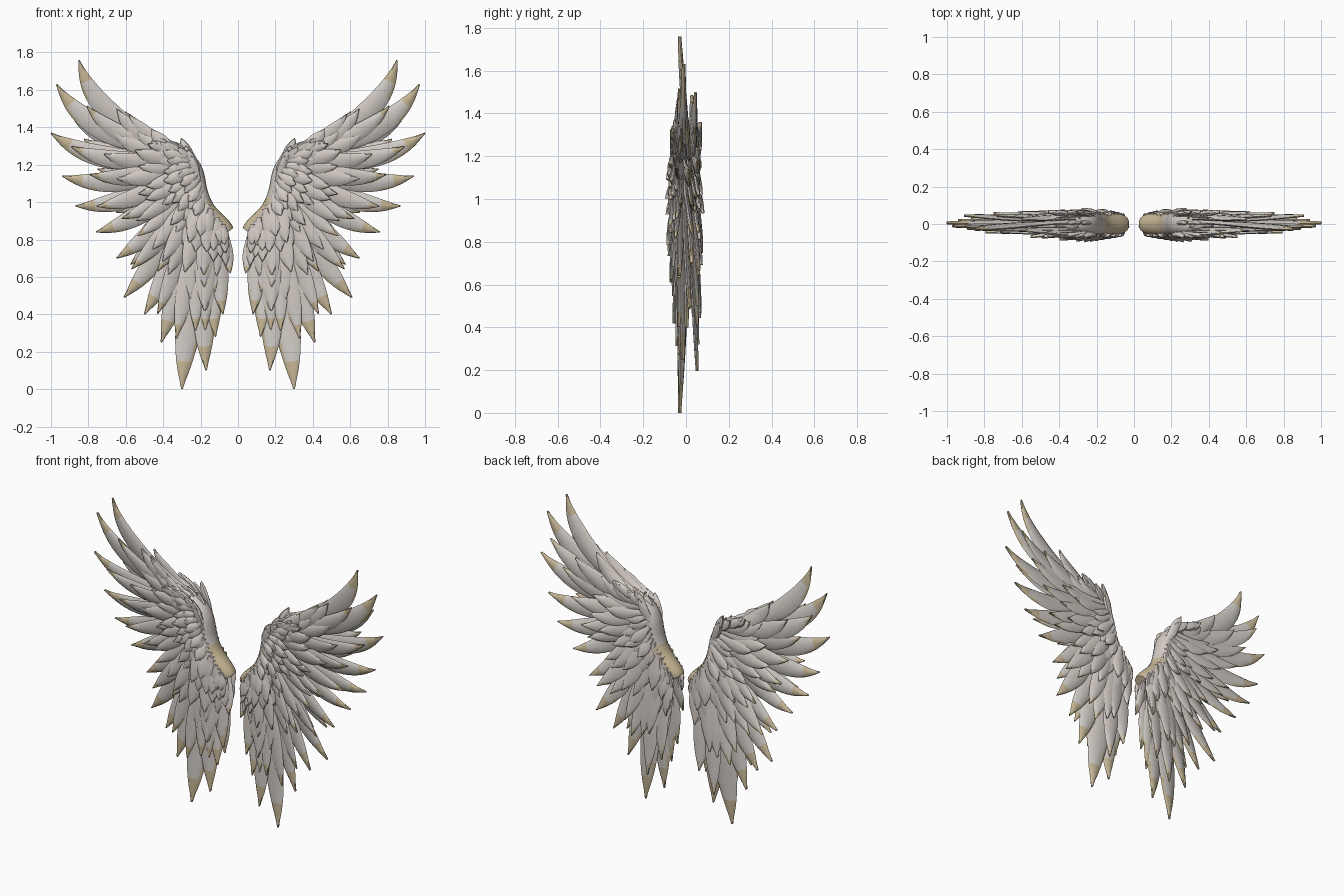
import bpy, bmesh, math, random
from mathutils import Vector

cube = bpy.data.objects.get("Cube")
if cube:
    bpy.data.objects.remove(cube, do_unlink=True)


def material(name, rgb):
    m = bpy.data.materials.new(name)
    m.use_nodes = True
    m.diffuse_color = (*rgb, 1)
    m.node_tree.nodes["Principled BSDF"].inputs["Base Color"].default_value = (*rgb, 1)
    return m


MATS = [material("warm_grey_vane", (0.65, 0.595, 0.555)),
        material("pale_grey_vane", (0.65, 0.62, 0.585)),
        material("tan_tip", (0.58, 0.48, 0.31))]
VANE, PALE, TAN = range(3)

# Guide lines (x, z) of the left wing: feather roots along the arm, and long feather tips
ROOTS = [(0.33, 1.28), (0.26, 1.24), (0.22, 1.17), (0.20, 1.08),
         (0.17, 1.00), (0.12, 0.93), (0.07, 0.87)]
TIPS = [(0.85, 1.76), (0.97, 1.63), (1.0, 1.37), (0.94, 1.14), (0.87, 0.98),
        (0.76, 0.84), (0.65, 0.70), (0.61, 0.49), (0.50, 0.40), (0.41, 0.25),
        (0.30, 0.00), (0.17, 0.10), (0.12, 0.28), (0.08, 0.40), (0.04, 0.62)]
ARM = [(0.045, 0.84), (0.07, 0.87), (0.12, 0.91), (0.175, 0.965), (0.21, 1.05),
       (0.22, 1.13), (0.235, 1.19), (0.28, 1.245), (0.35, 1.28), (0.43, 1.33)]
LAST = len(TIPS) - 1


def along(points, t):
    """Point at fraction t of a guide line, as a vector in the xz plane."""
    f = min(max(t, 0), 1) * (len(points) - 1)
    i = min(int(f), len(points) - 2)
    p = Vector(points[i]).lerp(Vector(points[i + 1]), f - i)
    return Vector((p.x, 0, p.y))


def arm_direction(u):
    return (along(ARM, u + 0.06) - along(ARM, u - 0.06)).normalized()


def clockwise(d):
    return Vector((d.z, 0, -d.x))


def loft(bm, rings, paint):
    """Skin a list of point rings, close both ends, and colour faces by paint(ring, point)."""
    n = len(rings[0])
    verts = [[bm.verts.new(p) for p in ring] for ring in rings]
    for i in range(len(rings) - 1):
        for k in range(n):
            j = (k + 1) % n
            f = bm.faces.new((verts[i][k], verts[i][j], verts[i + 1][j], verts[i + 1][k]))
            f.material_index = paint(i, k)
    bm.faces.new(verts[0]).material_index = paint(0, 0)
    bm.faces.new(verts[-1]).material_index = paint(len(rings) - 2, 0)


def finish(name, bm):
    """Turn the left-hand mesh into a mirrored, smooth-shaded object."""
    bmesh.ops.recalc_face_normals(bm, faces=bm.faces)
    me = bpy.data.meshes.new(name)
    bm.to_mesh(me)
    bm.free()
    for m in MATS:
        me.materials.append(m)
    ob = bpy.data.objects.new(name, me)
    bpy.context.collection.objects.link(ob)
    bpy.ops.object.select_all(action='DESELECT')
    ob.select_set(True)
    bpy.context.view_layer.objects.active = ob
    bpy.ops.object.shade_smooth_by_angle(angle=math.radians(40))
    ob.modifiers.new("other_wing", 'MIRROR').use_mirror_merge = False


def outline(u):
    """Half width of a feather along its length, 0 to 1."""
    if u < 0.5:
        s = u / 0.5
        return 0.45 + 0.55 * s * s * (3 - 2 * s)
    return max(0.06, 1 - ((u - 0.5) / 0.5) ** 2)


def feather(bm, root, tip, half, bend, thick, tilt, tan_from):
    """One blade: a flattened oval swept along a centre line that hooks near its tip."""
    steps, sides = 16, 8
    mid = root.lerp(tip, 0.62) + clockwise(tip - root) * bend
    rings = []
    for i in range(steps + 1):
        u = i / steps
        c = root * (1 - u) ** 2 + mid * 2 * u * (1 - u) + tip * u * u
        across = clockwise((mid - root) * (1 - u) + (tip - mid) * u).normalized()
        w = half * outline(u)
        th = thick * (0.55 + 0.45 * outline(u))
        ring = []
        for k in range(sides):
            a = math.tau * k / sides
            x = math.cos(a) * w
            ring.append(c + across * x + Vector((0, math.sin(a) * th + tilt * x, 0)))
        rings.append(ring)

    def paint(i, k):
        # The tan reaches further back along the trailing edge
        x = math.cos(math.tau * (k + 0.5) / sides)
        u = (i + 0.5) / steps + 0.05 * abs(x) + 0.13 * max(x, 0) ** 2
        return TAN if u > tan_from else PALE if u > tan_from - 0.15 else VANE

    loft(bm, rings, paint)


def bend_at(t):
    return max(-0.05, 0.27 - 0.42 * t)


# Long flight feathers, one to each tip of the guide line
bm = bmesh.new()
for i in range(LAST + 1):
    t = i / LAST
    root, tip = along(ROOTS, t), along(TIPS, t)
    root.y = 0.012 * (-1) ** i
    tip.y = -0.03 + 0.06 * math.sin(math.pi * min(1, t / 0.7))
    length = (tip - root).length
    feather(bm, root, tip, 0.02 + 0.052 * length, bend_at(t), 0.014, 0.12, 0.84)
finish("flight_feathers", bm)


# Covering rows: name, count, share of full length, depth at root and tip, width, tan start
def covert_row(name, count, share, y0, y1, width, tan_from, seed, first=0.0, last=1.0):
    rng = random.Random(seed)
    bm = bmesh.new()
    for i in range(count):
        t = first + (last - first) * (i + 0.5) / count
        root = along(ROOTS, t)
        full = along(TIPS, t) - root
        length = max(0.11, full.length * share * rng.uniform(0.86, 1.12))
        tip = root + full.normalized() * length
        tip += Vector((rng.uniform(-1, 1), 0, rng.uniform(-1, 1))) * length * 0.07
        root.y = y0 + rng.uniform(-0.006, 0.006)
        tip.y = y1 * (0.6 + 0.45 * math.sin(math.pi * t)) + rng.uniform(-0.014, 0.014)
        half = min(0.055, 0.012 + length * width)
        feather(bm, root, tip, half, bend_at(t) * 0.8, 0.012,
                rng.uniform(0.05, 0.25), tan_from)
    finish(name, bm)


covert_row("front_under_feathers", 14, 0.80, -0.018, -0.042, 0.062, 0.90, 1, 0.05, 0.97)
covert_row("back_under_feathers", 14, 0.76, 0.02, 0.05, 0.068, 0.94, 2, 0.05, 0.97)
covert_row("front_greater_coverts", 14, 0.60, -0.03, -0.055, 0.08, 1.02, 3)
covert_row("back_greater_coverts", 14, 0.56, 0.034, 0.06, 0.085, 1.04, 4)
covert_row("front_middle_coverts", 16, 0.42, -0.042, -0.066, 0.1, 0.97, 5)
covert_row("back_middle_coverts", 15, 0.38, 0.045, 0.062, 0.1, 1.0, 6)
covert_row("front_lesser_coverts", 18, 0.28, -0.052, -0.072, 0.13, 1.0, 7)
covert_row("back_lesser_coverts", 16, 0.25, 0.05, 0.066, 0.13, 1.04, 8)
covert_row("front_small_coverts", 18, 0.17, -0.056, -0.074, 0.16, 1.04, 9)

# Short feathers that lie along the upper arm and break up its leading edge
rng = random.Random(10)
bm = bmesh.new()
for i in range(15):
    u = 0.52 + 0.026 * i
    d = arm_direction(u)
    y = (-0.045, 0.005, 0.045)[i % 3]
    root = along(ARM, u) - clockwise(d) * 0.015 + Vector((0, y, 0))
    heading = d + clockwise(d) * rng.uniform(0.0, 0.3)
    tip = root + heading.normalized() * rng.uniform(0.13, 0.18) + Vector((0, y * 0.5, 0))
    feather(bm, root, tip, 0.028, 0.08, 0.014, 0.1, 0.97)
finish("leading_edge_feathers", bm)

# Arm: a tapered oval tube, tan along the leading side of the shoulder
steps, sides = 28, 14
rings = []
for i in range(steps + 1):
    u = i / steps
    c = sum((along(ARM, u + o) for o in (-0.04, 0, 0.04)), Vector()) / 3
    across = clockwise(arm_direction(u))
    r = 0.012 + 0.034 * math.sin(math.pi * min(1, u + 0.08)) ** 0.5
    rings.append([c - across * math.cos(math.tau * k / sides) * r
                  + Vector((0, math.sin(math.tau * k / sides) * r * 1.4, 0))
                  for k in range(sides)])
bm = bmesh.new()
loft(bm, rings, lambda i, k: TAN if i < 0.36 * steps
     and math.cos(math.tau * (k + 0.5) / sides) > 0.1 else VANE)
finish("wing_arm", bm)
